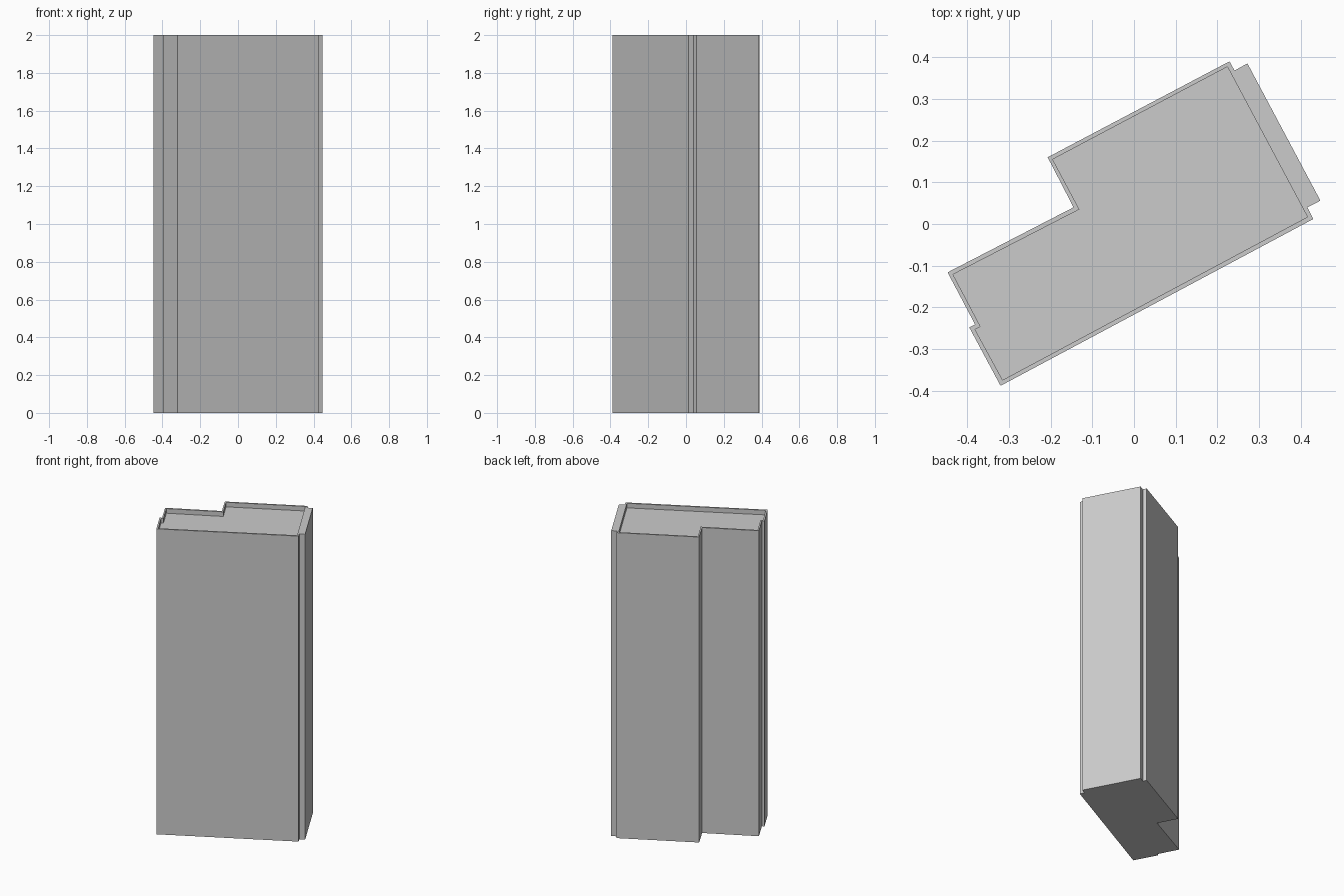
import bpy
import bmesh

HEIGHT = 2.0
ROOF = 1.97

cube = bpy.data.objects.get("Cube")
if cube:
    bpy.data.objects.remove(cube, do_unlink=True)

concrete = bpy.data.materials.new("light_grey_concrete")
concrete.use_nodes = True
grey = (0.6, 0.6, 0.6, 1)
concrete.diffuse_color = grey
concrete.node_tree.nodes["Principled BSDF"].inputs["Base Color"].default_value = grey


def prism(name, outline, bottom, top):
    """Upright solid over a counter-clockwise floor plan."""
    bm = bmesh.new()
    base = bm.faces.new([bm.verts.new((x, y, bottom)) for x, y in outline])
    result = bmesh.ops.extrude_face_region(bm, geom=[base], use_keep_orig=True)
    verts = [v for v in result["geom"] if isinstance(v, bmesh.types.BMVert)]
    bmesh.ops.translate(bm, verts=verts, vec=(0, 0, top - bottom))
    bmesh.ops.recalc_face_normals(bm, faces=bm.faces)
    mesh = bpy.data.meshes.new(name)
    bm.to_mesh(mesh)
    bm.free()
    mesh.materials.append(concrete)
    obj = bpy.data.objects.new(name, mesh)
    bpy.context.collection.objects.link(obj)
    return obj


# Floor plan of the tower: stepped back, notched ends, projecting end bay
walls = [(-0.32, -0.388), (0.43, 0.012), (0.416, 0.04), (0.447, 0.056),
         (0.272, 0.385), (0.241, 0.368), (0.229, 0.39), (-0.207, 0.16),
         (-0.145, 0.04), (-0.447, -0.116), (-0.381, -0.241), (-0.395, -0.248)]

# Inner edge of the parapet
roof_edge = [(-0.315, -0.374), (0.416, 0.017), (0.224, 0.377),
             (-0.195, 0.155), (-0.131, 0.035), (-0.434, -0.121),
             (-0.368, -0.246), (-0.381, -0.253)]

tower = prism("tower_block", walls, 0, HEIGHT)
recess = prism("roof_recess_cutter", roof_edge, ROOF, HEIGHT + 0.1)
recess.hide_render = True

# Sink the roof below the parapet
cut = tower.modifiers.new("roof_recess", "BOOLEAN")
cut.operation = "DIFFERENCE"
cut.solver = "EXACT"
cut.object = recess
bpy.context.view_layer.objects.active = tower
tower.select_set(True)
bpy.ops.object.modifier_apply(modifier=cut.name)
bpy.data.objects.remove(recess, do_unlink=True)
